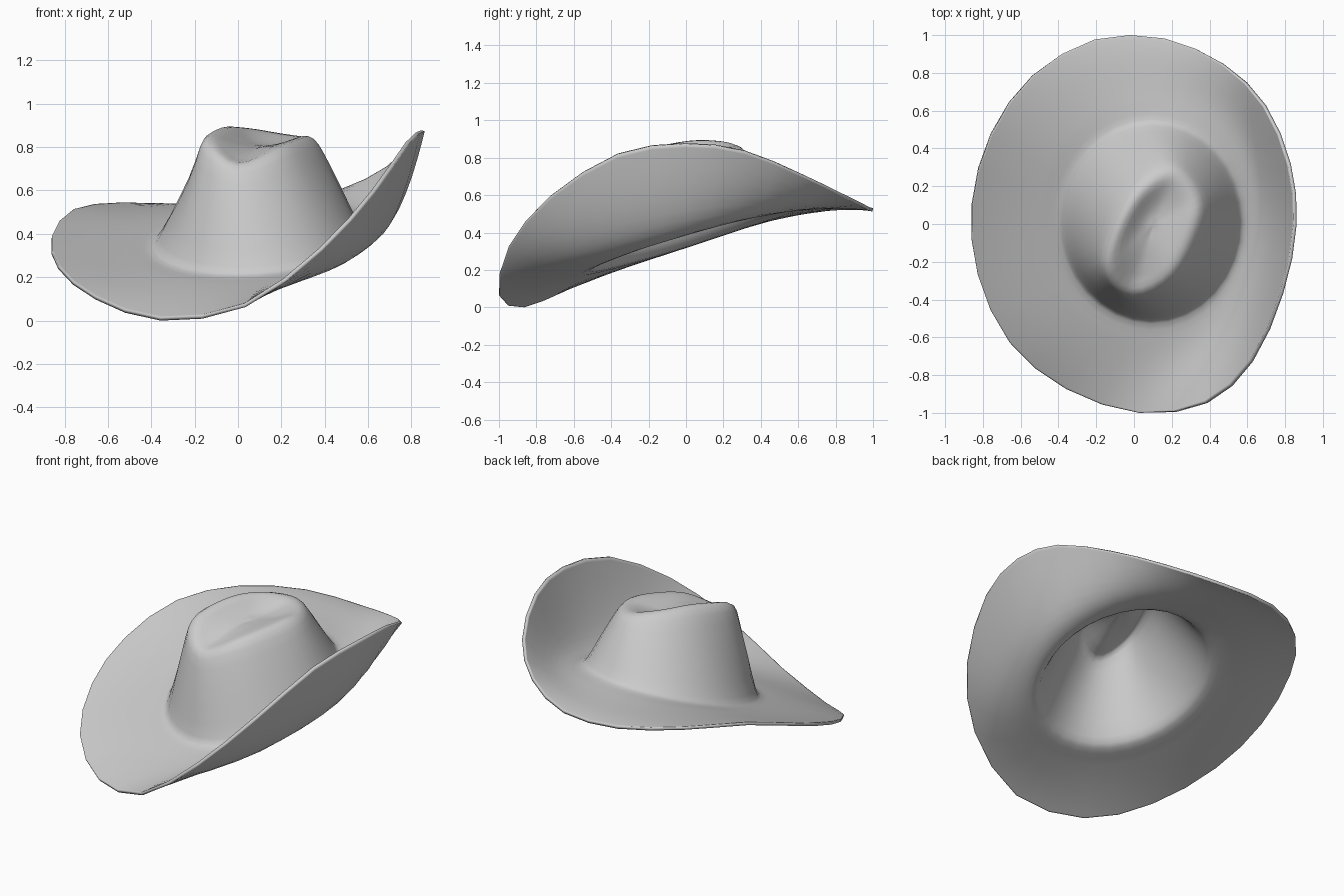
import bpy, math
from mathutils import Vector

if "Cube" in bpy.data.objects:
    bpy.data.objects.remove(bpy.data.objects["Cube"])

N = 32          # spokes around the hat


def spline(pts, steps, closed):
    """Catmull-Rom curve through pts."""
    n, out = len(pts), []
    get = (lambda k: pts[k % n]) if closed else (lambda k: pts[max(0, min(n - 1, k))])
    for i in range(n if closed else n - 1):
        a, b, c, d = (get(i + k) for k in (-1, 0, 1, 2))
        for s in range(steps):
            t = s / steps
            out.append(0.5 * (2 * b + (c - a) * t + (2 * a - 5 * b + 4 * c - d) * t * t
                              + (3 * b - a - 3 * c + d) * t ** 3))
    return out if closed else out + [pts[-1]]


def plane(x, y):
    """Height of the tilted plane on which the crown meets the brim."""
    return 0.37 + 0.32 * y + 0.07 * (x - 0.1)


# Curled brim edge, counter-clockwise from the right side
rim = spline([Vector(p) for p in (
    (.86, 0, .88), (.83, .32, .84), (.70, .63, .71), (.48, .85, .60),
    (.17, .985, .53), (-.20, .98, .53), (-.53, .79, .54), (-.75, .48, .51),
    (-.85, .11, .39), (-.82, -.26, .25), (-.65, -.62, .11), (-.35, -.865, .012),
    (.04, -.995, .075), (.39, -.94, .335), (.63, -.72, .60), (.79, -.36, .825))], 2, True)

# Pinched top edge of the crown
ridge = spline([Vector(p) for p in (
    (.33, .01, .845), (.32, .17, .845), (.21, .28, .86), (.05, .20, .885),
    (-.07, .02, .888), (-.135, -.22, .835), (0, -.35, .725), (.20, -.25, .80))], 4, True)

dent = Vector((.11, .0, .80))

# One smooth profile per spoke: brim, wall, ridge, dented top
spokes = []
for j in range(N):
    a = 2 * math.pi * j / N
    base = Vector((.10 + .47 * math.cos(a), .02 + .52 * math.sin(a), 0))
    base.z = plane(base.x, base.y)
    edge, top = rim[j], ridge[j]
    curl = edge.z - plane(edge.x, edge.y)
    groove = .055 * max(0, math.cos(a - math.radians(60)))
    path = []
    for f in (1, .95, .8, .6, .4, .2, .04):
        p = base.lerp(edge, f)
        p.z = plane(p.x, p.y) + curl * f ** 2.4 - groove * math.sin(math.pi * f)
        path.append(p)
    out = Vector((math.cos(a), math.sin(a), 0))
    path += [base.lerp(top, .08), base.lerp(top, .4) + out * .008,
             base.lerp(top, .8) + out * .015,
             base.lerp(top, .97) + out * .005]
    for f, drop in ((.85, .05), (.6, .45), (.3, .85)):
        p = dent.lerp(top, f)
        p.z = top.z + (dent.z - top.z) * drop
        path.append(p)
    path.append(dent.lerp(top, .05))
    spokes.append(spline(path, 2, False))

rings = len(spokes[0])
verts = [spokes[j][i] for i in range(rings) for j in range(N)]
faces = [(i * N + j, i * N + (j + 1) % N, (i + 1) * N + (j + 1) % N, (i + 1) * N + j)
         for i in range(rings - 1) for j in range(N)]
faces.append(tuple((rings - 1) * N + j for j in range(N)))

mesh = bpy.data.meshes.new("hat")
mesh.from_pydata(verts, [], faces)
hat = bpy.data.objects.new("hat", mesh)
bpy.context.collection.objects.link(hat)

# Felt thickness
felt = hat.modifiers.new("felt", 'SOLIDIFY')
felt.thickness = 0.018
felt.offset = 0

bpy.context.view_layer.objects.active = hat
hat.select_set(True)
bpy.ops.object.modifier_apply(modifier="felt")
bpy.ops.object.shade_smooth_by_angle(angle=math.radians(95))

# Stand it on the ground, centred
for k in range(3):
    lo = min(v.co[k] for v in mesh.vertices)
    hi = max(v.co[k] for v in mesh.vertices)
    shift = lo if k == 2 else (lo + hi) / 2
    for v in mesh.vertices:
        v.co[k] -= shift
